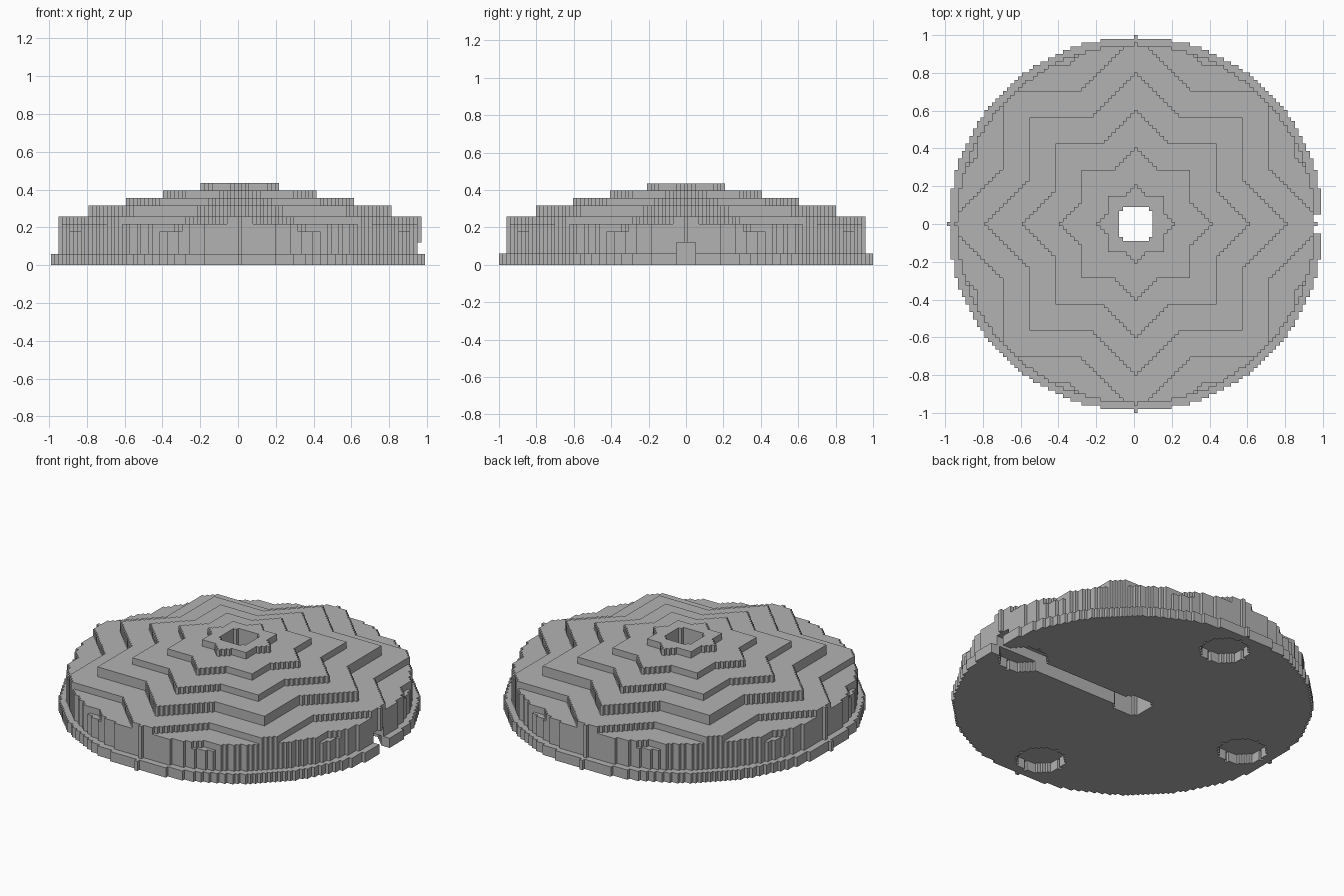
import bpy
import bmesh

if "Cube" in bpy.data.objects:
    bpy.data.objects.remove(bpy.data.objects["Cube"])

V = 2 / 101          # size of one cube of the blocky grid
R_RIM, R_WALL = 50, 48
TIERS = [(10, 22), (20, 20), (30, 18), (40, 16), (50, 13), (60, 11)]


def in_disc(x, y, r):
    return x * x + y * y <= r * r


def in_star(x, y, r):
    # eight-pointed star: a square joined with a diamond
    return abs(x) + abs(y) <= r or max(abs(x), abs(y)) <= round(r * 0.7071)


def column(x, y):
    """Bottom and top of the solid at one grid cell, or None if empty."""
    if not in_disc(x, y, R_RIM):
        return None
    # central through hole
    if in_disc(x, y, 5) and max(abs(x), abs(y)) <= 4:
        return None
    # rim, outer wall and star terraces
    top = 3
    if in_disc(x, y, R_WALL):
        top = next((h for r, h in TIERS if in_star(x, y, r)), 9)
    # round foot pockets and the cable channel on the underside
    bottom = 0
    if any(in_disc(x - a, y - b, 7) for a, b in ((40, 0), (-40, 0), (0, 40), (0, -40))):
        bottom = 3
    if x > 0 and abs(y) <= 2:
        bottom = 6
    return (bottom, top) if top > bottom else None


def exposed(span, other):
    """Parts of a column's side that its neighbour does not cover."""
    if other is None:
        return [span]
    b, t = span
    parts = [(b, min(t, other[0])), (max(b, other[1]), t)]
    return [p for p in parts if p[1] > p[0]]


cells = {}
N = R_RIM + 1
for i in range(-N, N + 1):
    for j in range(-N, N + 1):
        c = column(i, j)
        if c:
            cells[i, j] = c

bm = bmesh.new()


def quad(*pts):
    # the half-cell shift recentres the body after the channel mouth is cut
    bm.faces.new([bm.verts.new(((x + 0.5) * V, y * V, z * V)) for x, y, z in pts])


# terraces and underside: one strip per run of equal height in a row
for j in range(-N, N + 1):
    for side in (0, 1):
        start, level = None, None
        for i in range(-N, N + 2):
            c = cells.get((i, j))
            h = c[side] if c else None
            if h != level:
                if level is not None:
                    a, b, y0, y1 = start - 0.5, i - 0.5, j - 0.5, j + 0.5
                    pts = [(a, y0, level), (b, y0, level), (b, y1, level), (a, y1, level)]
                    quad(*(pts if side else pts[::-1]))
                start, level = i, h

# risers, walls, hole and pocket sides
for (i, j), span in cells.items():
    for dx, dy in ((1, 0), (-1, 0), (0, 1), (0, -1)):
        for z0, z1 in exposed(span, cells.get((i + dx, j + dy))):
            cx, cy = i + dx / 2, j + dy / 2
            tx, ty = -dy / 2, dx / 2
            quad((cx - tx, cy - ty, z0), (cx + tx, cy + ty, z0),
                 (cx + tx, cy + ty, z1), (cx - tx, cy - ty, z1))

bmesh.ops.remove_doubles(bm, verts=bm.verts, dist=V * 0.01)
mesh = bpy.data.meshes.new("stepped_star_base")
bm.to_mesh(mesh)
bm.free()

grey = bpy.data.materials.new("light grey")
grey.diffuse_color = (0.45, 0.45, 0.45, 1)
grey.use_nodes = True
grey.node_tree.nodes["Principled BSDF"].inputs["Base Color"].default_value = grey.diffuse_color
mesh.materials.append(grey)
base = bpy.data.objects.new("stepped_star_base", mesh)
bpy.context.collection.objects.link(base)
